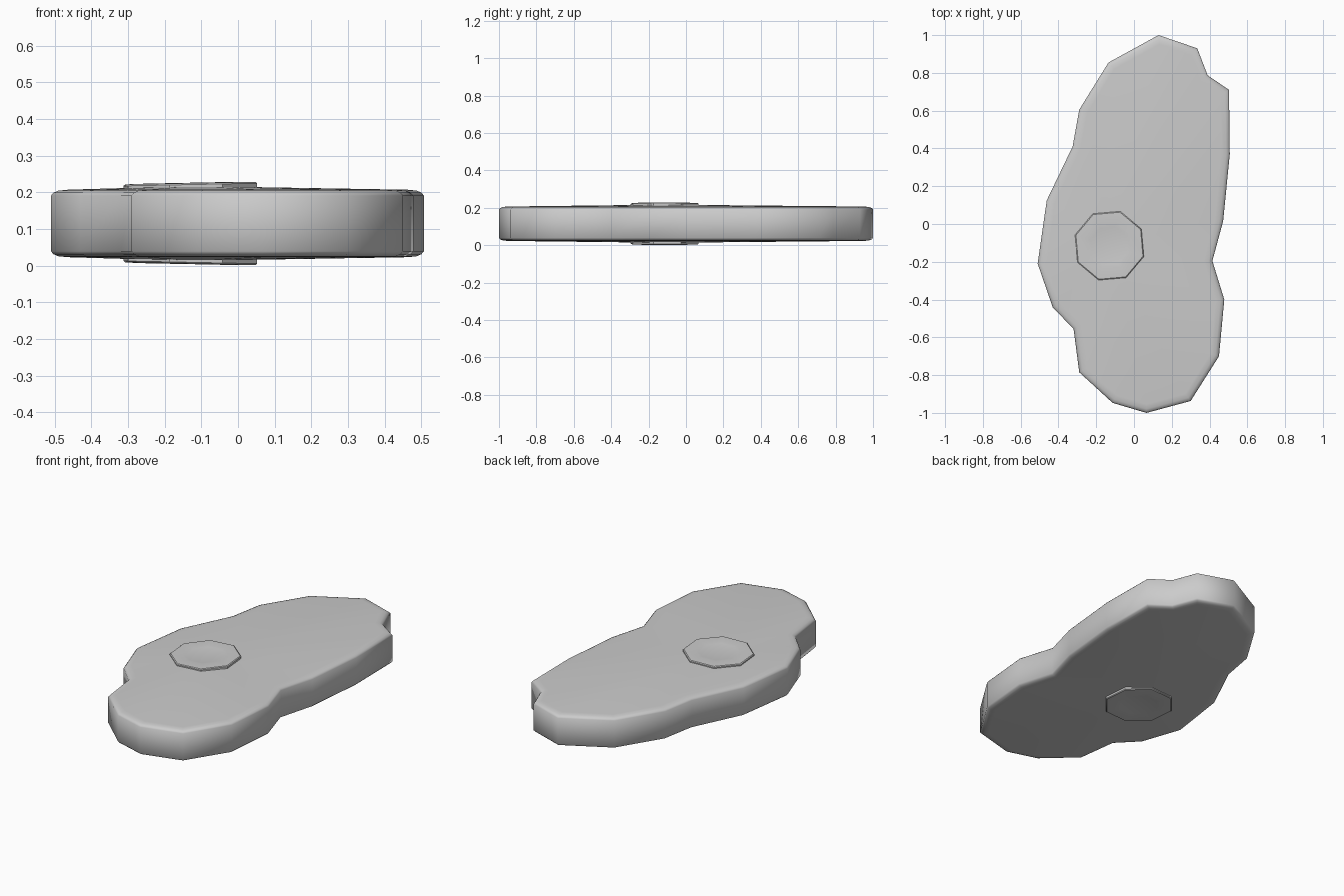
import bpy, math
from mathutils import Vector

if "Cube" in bpy.data.objects:
    bpy.data.objects.remove(bpy.data.objects["Cube"])

MID = 0.115          # mid height of the slab
HUB = (-0.13, -0.115)

outline = [(0.13, 1.0), (-0.135, 0.855), (-0.29, 0.605), (-0.325, 0.41),
           (-0.462, 0.125), (-0.51, -0.21), (-0.43, -0.442), (-0.32, -0.555),
           (-0.29, -0.785), (-0.113, -0.947), (0.066, -1.0), (0.30, -0.937),
           (0.45, -0.70), (0.478, -0.40), (0.415, -0.195), (0.472, 0.015),
           (0.507, 0.37), (0.503, 0.71), (0.39, 0.787), (0.335, 0.93)]


def inset(pts, d):
    """Mitred inward offset of a counter-clockwise polygon."""
    out = []
    for i, p in enumerate(pts):
        a = (Vector(p) - Vector(pts[i - 1])).normalized()
        b = (Vector(pts[(i + 1) % len(pts)]) - Vector(p)).normalized()
        na, nb = Vector((-a.y, a.x)), Vector((-b.y, b.x))
        m = Vector(p) + (na + nb) * d / (1 + na.dot(nb))
        out.append((m.x, m.y))
    return out


def loft(name, rings, bottom, top, angle):
    """Skin a stack of equal rings and close each end with a fan."""
    n = len(rings[0])
    verts = [v for r in rings for v in r] + [bottom, top]
    faces = []
    for k in range(len(rings) - 1):
        for i in range(n):
            j = (i + 1) % n
            faces.append((k*n + i, k*n + j, (k+1)*n + j, (k+1)*n + i))
    last, lo = (len(rings) - 1) * n, len(verts) - 2
    for i in range(n):
        j = (i + 1) % n
        faces += [(j, i, lo), (last + i, last + j, lo + 1)]
    me = bpy.data.meshes.new(name)
    me.from_pydata(verts, [], faces)
    ob = bpy.data.objects.new(name, me)
    bpy.context.collection.objects.link(ob)
    bpy.ops.object.select_all(action='DESELECT')
    ob.select_set(True)
    bpy.context.view_layer.objects.active = ob
    bpy.ops.object.shade_smooth_by_angle(angle=math.radians(angle))
    return ob


# Slab with rounded rims and a slight dome towards the hub
profile = [(0.0, 0.076), (0.007, 0.084), (0.02, 0.0895), (0.045, 0.092)]
rings = []
for d, h in [(d, -h) for d, h in reversed(profile)] + profile:
    rings.append([(x, y, MID + h) for x, y in inset(outline, d)])
loft("slab_body", rings, (*HUB, MID - 0.102), (*HUB, MID + 0.102), 50)


# Thin eight-sided boss on each face, slightly tilted with a shallow dish
def octagon(r, h, s):
    pts = []
    for i in range(8):
        a = math.radians(72.5 + 45 * i)
        x, y = r * math.cos(a), r * math.sin(a)
        pts.append((HUB[0] + x, HUB[1] + y, MID + s * (h + 0.02 * x)))
    return pts


boss = [(0.191, 0.106), (0.186, 0.110), (0.125, 0.111), (0.105, 0.108)]
rings = [octagon(r, h, -1) for r, h in reversed(boss)]
rings += [octagon(r, h, 1) for r, h in boss]
loft("centre_boss", rings, (*HUB, MID - 0.108), (*HUB, MID + 0.108), 30)
